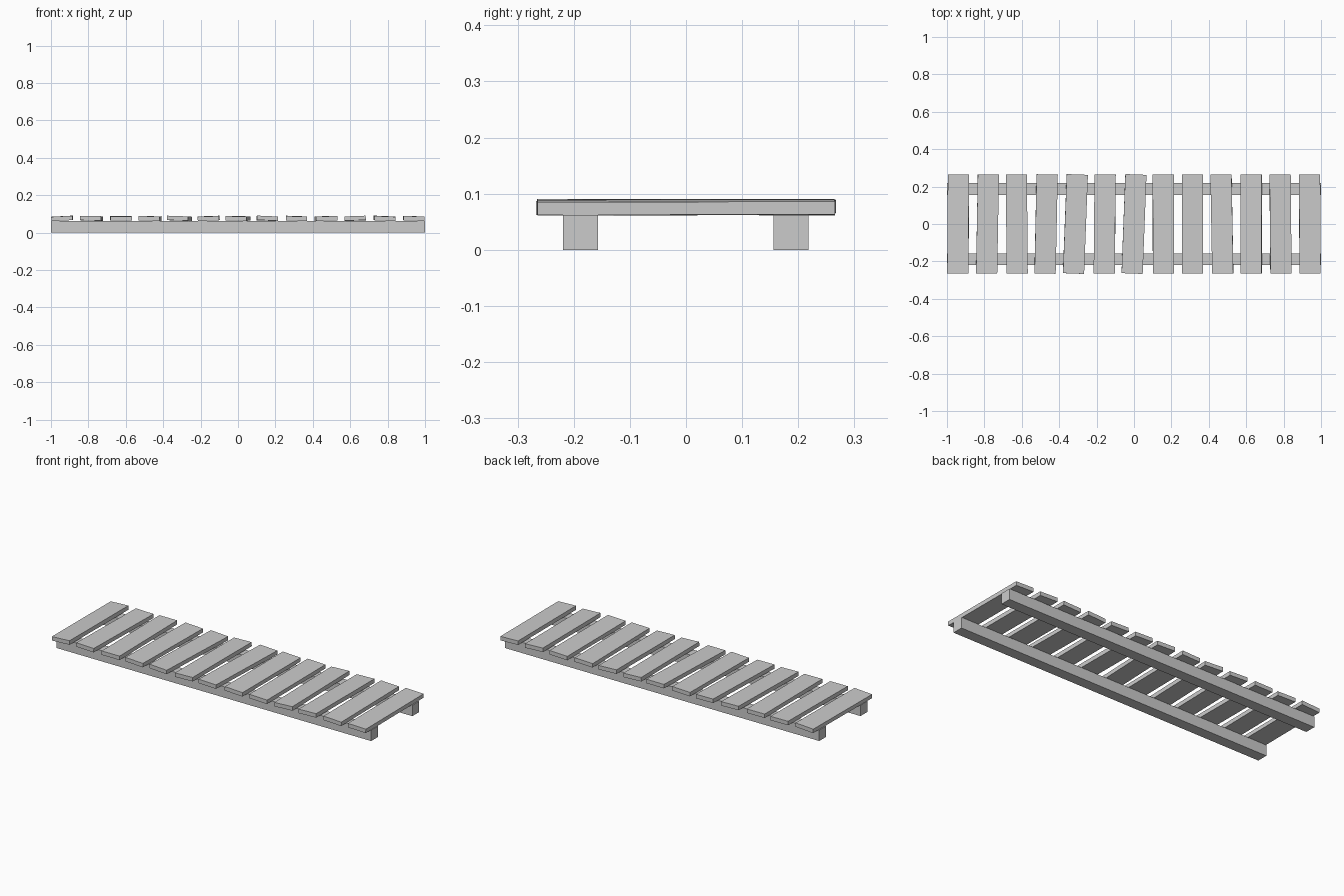
import bpy
from math import radians
from mathutils import Euler

cube = bpy.data.objects.get("Cube")
if cube:
    bpy.data.objects.remove(cube, do_unlink=True)

grey = bpy.data.materials.new("plain grey")
grey.use_nodes = True
colour = (0.6, 0.6, 0.6, 1)
grey.diffuse_color = colour
grey.node_tree.nodes["Principled BSDF"].inputs["Base Color"].default_value = colour


def board(name, centre, size, turn=(0, 0, 0)):
    """Add one straight timber, turned by degrees."""
    bpy.ops.mesh.primitive_cube_add(size=1, location=centre)
    obj = bpy.context.object
    obj.name = name
    obj.scale = size
    obj.rotation_euler = Euler([radians(a) for a in turn])
    obj.data.materials.append(grey)
    return obj


# Two long rails underneath
for name, y in (("front_rail", -0.188), ("back_rail", 0.187)):
    board(name, (0, y, 0.031), (2, 0.062, 0.062))

# Loosely laid planks: roll and yaw in degrees
rolls = [3, -1, 0, -2, -2, 2, -1, -2.5, -2, 2, 2, -2.5, -2]
yaws = [-0.4, -1, 0.5, -1.2, -2.2, -0.5, -2.2, 0.2, 0, 1, 0, 0.5, 0.3]
pitches = [0.1, -0.2, 0.2]
spacing = 1.88 / (len(rolls) - 1)
for i, (roll, yaw) in enumerate(zip(rolls, yaws)):
    board(f"plank_{i + 1}", (-0.94 + i * spacing, 0, 0.076),
          (0.113, 0.53, 0.023), (pitches[i % 3], -roll, yaw))
